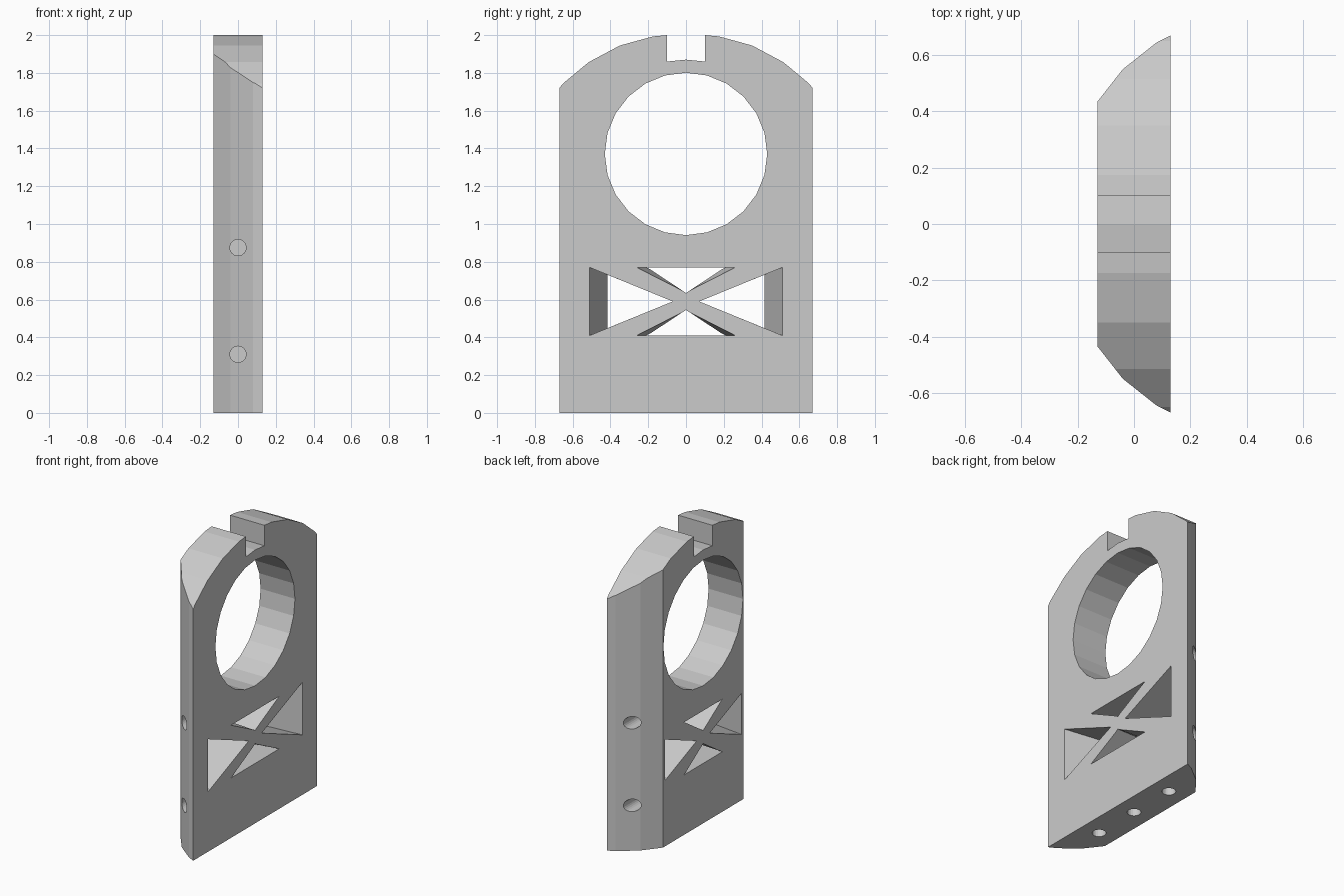
import bpy, bmesh, math

if "Cube" in bpy.data.objects:
    bpy.data.objects.remove(bpy.data.objects["Cube"])

HALF = 0.13  # half thickness of the plate

grey = bpy.data.materials.new("plain grey")
grey.use_nodes = True
grey.diffuse_color = (0.6, 0.6, 0.6, 1)
grey.node_tree.nodes["Principled BSDF"].inputs["Base Color"].default_value = (0.6, 0.6, 0.6, 1)


def loft(name, ring_a, ring_b, triangulate=False):
    """Closed solid between two rings with matching points."""
    bm = bmesh.new()
    a = [bm.verts.new(p) for p in ring_a]
    b = [bm.verts.new(p) for p in ring_b]
    bm.faces.new(a)
    bm.faces.new(b)
    for i in range(len(a)):
        j = (i + 1) % len(a)
        bm.faces.new((a[i], a[j], b[j], b[i]))
    if triangulate:
        bmesh.ops.triangulate(bm, faces=bm.faces[:])
    bmesh.ops.recalc_face_normals(bm, faces=bm.faces[:])
    mesh = bpy.data.meshes.new(name)
    bm.to_mesh(mesh)
    bm.free()
    mesh.materials.append(grey)
    obj = bpy.data.objects.new(name, mesh)
    bpy.context.collection.objects.link(obj)
    return obj


def along_x(name, profile, x=HALF):
    return loft(name, [(-x, y, z) for y, z in profile], [(x, y, z) for y, z in profile])


def circle(r, sides):
    return [(r * math.cos(2 * math.pi * i / sides), r * math.sin(2 * math.pi * i / sides))
            for i in range(sides)]


def tapered_window(name, wide, narrow):
    """Cutter running from the wide outline (+x face) to the narrow one (-x face)."""
    def ring(t):
        return [(HALF - 2 * HALF * t, y0 + (y1 - y0) * t, z0 + (z1 - z0) * t)
                for (y0, z0), (y1, z1) in zip(wide, narrow)]
    return loft(name, ring(-0.1), ring(1.1), True)


# Plate outline with arched top and slot
half = [(0.67, 0), (0.67, 1.72), (0.65, 1.745), (0.515, 1.857), (0.35, 1.945),
        (0.175, 1.993), (0.1, 2), (0.1, 1.86)]
outline = half + [(0, 1.87)] + [(-y, z) for y, z in reversed(half)]
plate = along_x("mounting_plate", outline)

# Curved sides seen in plan
edge = [(HALF + 0.02, 0.68), (HALF, 0.67), (0.08, 0.645), (-0.04, 0.55),
        (-HALF, 0.435), (-HALF - 0.02, 0.41)]
plan = edge + [(x, -y) for x, y in reversed(edge)]
sides = loft("side_trim", [(x, y, -0.1) for x, y in plan], [(x, y, 2.1) for x, y in plan])

# Large round opening
cutters = [along_x("ring_opening", [(y, 1.371 + z) for y, z in circle(0.43, 24)], 0.2)]

# Four windows around the crossed struts
MID = 0.59
for s in (-1, 1):
    cutters.append(tapered_window(
        "side_window",
        [(s * 0.51, MID + 0.18), (s * 0.51, MID - 0.18), (s * 0.07, MID)],
        [(s * 0.415, MID + 0.141), (s * 0.415, MID - 0.141), (s * 0.07, MID)]))
    cutters.append(tapered_window(
        "middle_window",
        [(0.26, MID + s * 0.18), (-0.26, MID + s * 0.18), (0, MID + s * 0.045)],
        [(0.21, MID + s * 0.18), (-0.21, MID + s * 0.18), (0, MID + s * 0.045)]))

# Blind screw holes in both sides and in the base
bolt = circle(0.043, 24)
for s in (-1, 1):
    for z in (0.31, 0.875):
        cutters.append(loft("side_hole", [(x, s * 0.75, z + d) for x, d in bolt],
                            [(x, s * 0.4, z + d) for x, d in bolt]))
for y in (-0.335, 0, 0.335):
    cutters.append(loft("base_hole", [(x, y + d, -0.1) for x, d in bolt],
                        [(x, y + d, 0.22) for x, d in bolt]))

# Carve the plate
for obj, mode in [(sides, 'INTERSECT')] + [(c, 'DIFFERENCE') for c in cutters]:
    obj.hide_render = True
    mod = plate.modifiers.new(obj.name, 'BOOLEAN')
    mod.object = obj
    mod.operation = mode
    mod.solver = 'EXACT'

bpy.context.view_layer.update()
result = bpy.data.meshes.new_from_object(
    plate.evaluated_get(bpy.context.evaluated_depsgraph_get()))
plate.modifiers.clear()
plate.data = result
for obj in [sides] + cutters:
    bpy.data.objects.remove(obj)
